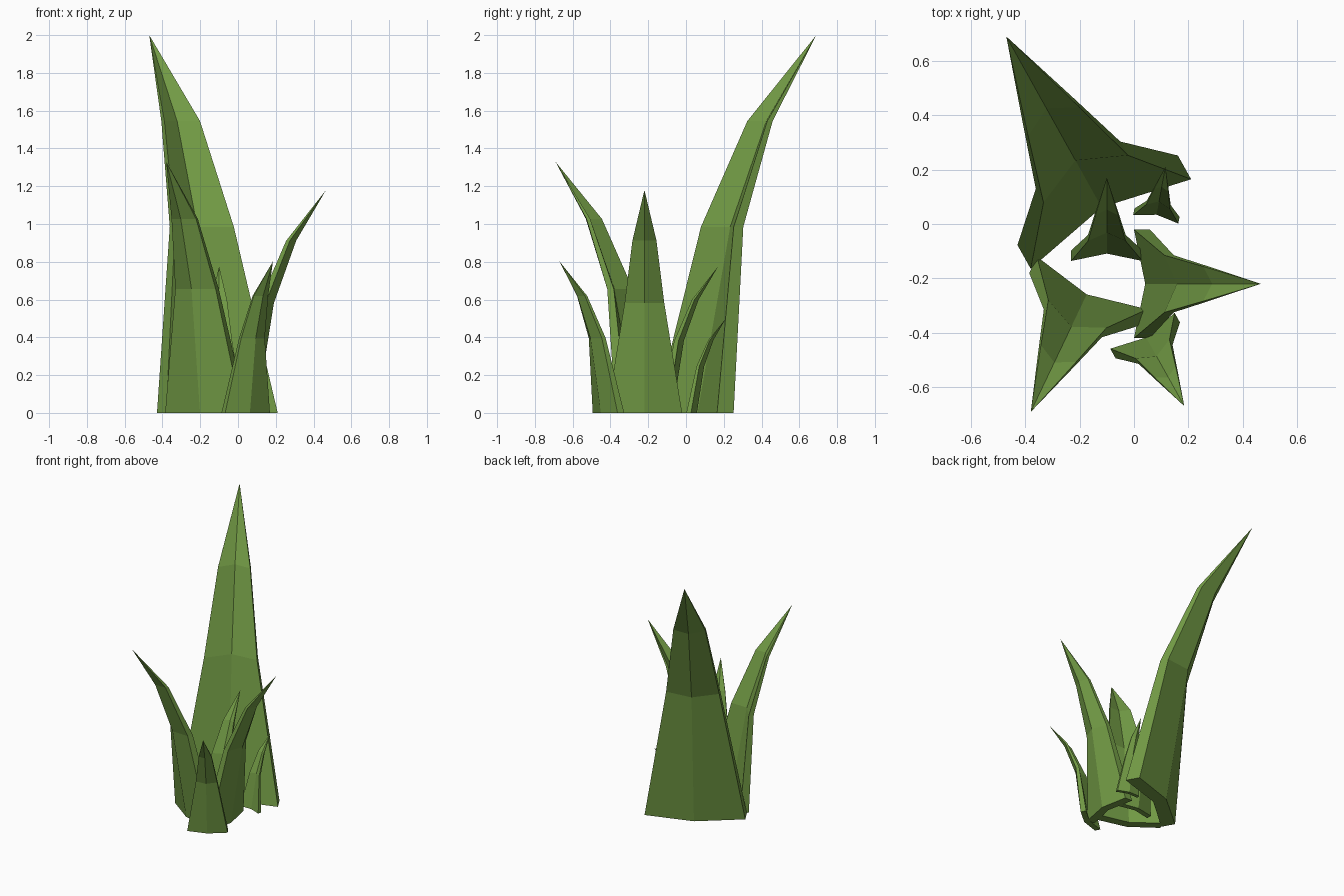
import bpy, bmesh
from mathutils import Vector

if "Cube" in bpy.data.objects:
    bpy.data.objects.remove(bpy.data.objects["Cube"])

green = bpy.data.materials.new("leaf_green")
green.diffuse_color = (0.17, 0.33, 0.06, 1)
green.use_nodes = True
green.node_tree.nodes["Principled BSDF"].inputs["Base Color"].default_value = green.diffuse_color

# Blade sections: height, half width, inner edge, inner fold, outer edge, outer fold (outward offsets)
SECTIONS = [
    (0.0,   0.338, 0.0,   0.07,  0.10,  0.165),
    (0.985, 0.178, 0.19,  0.268, 0.248, 0.322),
    (1.545, 0.108, 0.432, 0.487, 0.465, 0.522),
]
TIP = (0.79, 2.0)


def blade(name, base, direction, scale):
    """Folded, outward-curving leaf that tapers to a point."""
    out = Vector((*direction, 0)).normalized()
    side = Vector((out.y, -out.x, 0))
    origin = Vector((*base, 0))
    bm = bmesh.new()

    def vert(u, v, z):
        return bm.verts.new(origin + scale * (out * u + side * v + Vector((0, 0, z))))

    rings = []
    for z, w, inner, inner_mid, outer, outer_mid in SECTIONS:
        rings.append([vert(u, v, z) for u, v in (
            (inner, w), (inner_mid, 0), (inner, -w),
            (outer, -w), (outer_mid, 0), (outer, w))])
    # Walls, pointed end and base cap
    for low, high in zip(rings, rings[1:]):
        for i in range(6):
            j = (i + 1) % 6
            bm.faces.new((low[i], low[j], high[j], high[i]))
    tip = vert(TIP[0], 0, TIP[1])
    for i in range(6):
        bm.faces.new((rings[-1][i], rings[-1][(i + 1) % 6], tip))
    a, b, c, d, e, f = rings[0]
    bm.faces.new((a, f, e, b))
    bm.faces.new((b, e, d, c))
    bmesh.ops.recalc_face_normals(bm, faces=bm.faces)

    mesh = bpy.data.meshes.new(name)
    bm.to_mesh(mesh)
    bm.free()
    mesh.materials.append(green)
    obj = bpy.data.objects.new(name, mesh)
    bpy.context.collection.objects.link(obj)


# The tuft: one leaf shape at six sizes and headings
blade("tall_back_blade",    (-0.085, 0.0),    (-0.487, 0.873),  1.0)
blade("front_left_blade",   (-0.154, -0.217), (-0.43, -0.903),  0.665)
blade("right_blade",        (0.0, -0.22),     (1, 0),           0.59)
blade("front_right_blade",  (0.031, -0.393),  (0.486, -0.874),  0.401)
blade("middle_blade",       (-0.10, -0.136),  (0, 1),           0.388)
blade("small_back_blade",   (0.08, 0.017),    (0.18, 0.98),     0.25)
